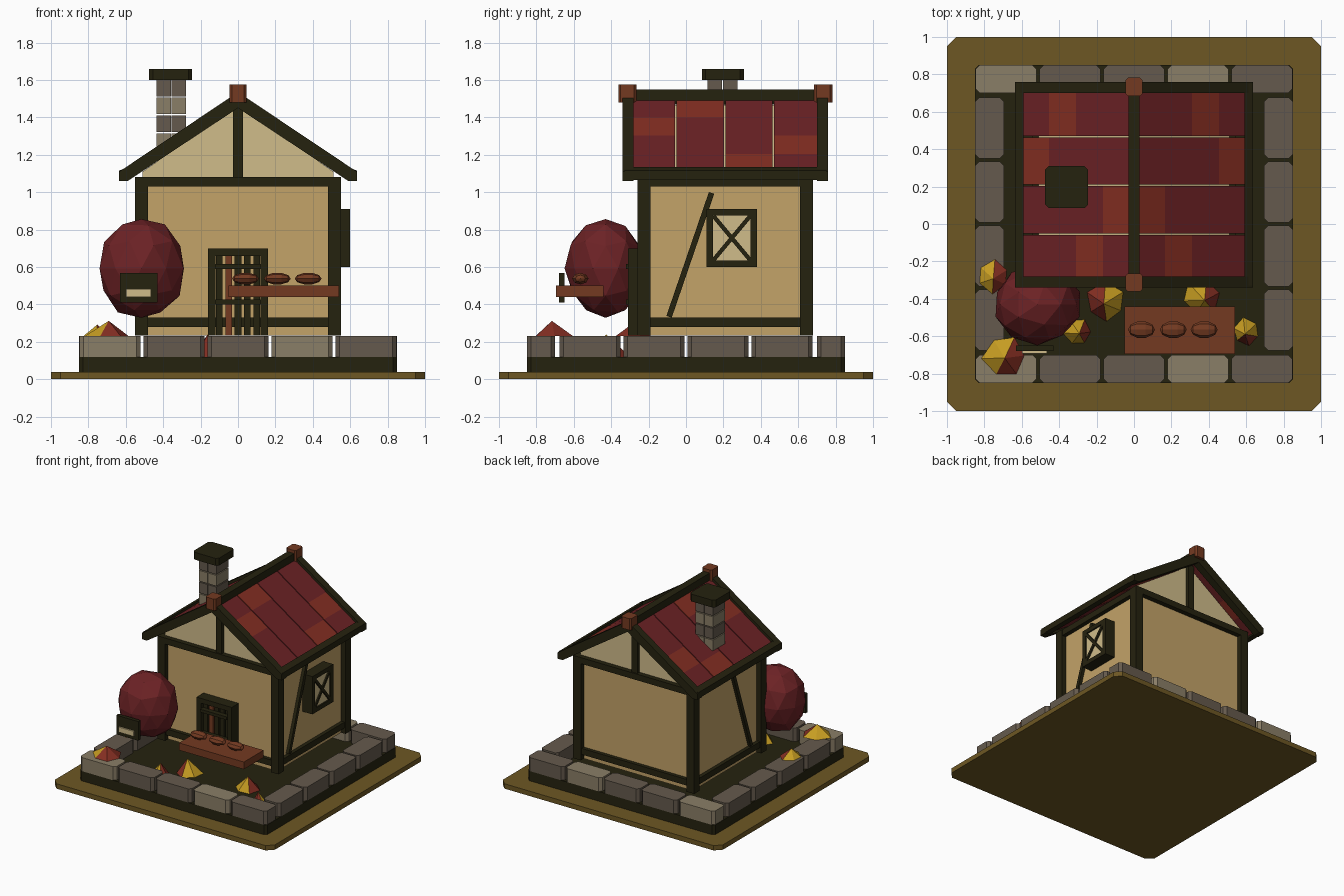
import bpy, bmesh, math, random
from mathutils import Vector, Matrix

if "Cube" in bpy.data.objects:
    bpy.data.objects.remove(bpy.data.objects["Cube"])

random.seed(4)


def material(name, hexa):
    m = bpy.data.materials.new(name)
    c = [int(hexa[i:i + 2], 16) / 255 for i in (0, 2, 4)]
    lin = [v / 12.92 if v <= 0.04045 else ((v + 0.055) / 1.055) ** 2.4 for v in c]
    m.diffuse_color = (*lin, 1)
    m.use_nodes = True
    m.node_tree.nodes["Principled BSDF"].inputs["Base Color"].default_value = m.diffuse_color
    return m


DARK = material("dark_timber", "25220F")
EARTH = material("earth", "6D5723")
STONE = material("stone", "655A4D")
PALE = material("pale_stone", "8A7E67")
WALL = material("plaster", "C3A368")
CREAM = material("cream_plaster", "D0BC8A")
RED = material("deep_red", "6C2225")
RUST = material("rust_red", "842E22")
BROWN = material("brown_wood", "743A21")
YELLOW = material("leaf_yellow", "C79D22")


def finish(name, bm, *mats):
    bmesh.ops.recalc_face_normals(bm, faces=bm.faces)
    me = bpy.data.meshes.new(name)
    bm.to_mesh(me)
    bm.free()
    for m in mats:
        me.materials.append(m)
    ob = bpy.data.objects.new(name, me)
    bpy.context.collection.objects.link(ob)
    return ob


def box(name, x, y, z, mat, bevel=0.0, rot_x=0.0, vertical_only=True):
    """Box from (min, max) ranges, optionally with cut corners or a tilt about x."""
    bm = bmesh.new()
    bmesh.ops.create_cube(bm, size=1)
    bmesh.ops.scale(bm, vec=(x[1] - x[0], y[1] - y[0], z[1] - z[0]), verts=bm.verts)
    if bevel:
        edges = [e for e in bm.edges if not vertical_only
                 or abs(e.verts[0].co.z - e.verts[1].co.z) > 1e-4]
        bmesh.ops.bevel(bm, geom=edges, offset=bevel, segments=1, affect='EDGES')
    ob = finish(name, bm, mat)
    ob.location = (sum(x) / 2, sum(y) / 2, sum(z) / 2)
    ob.rotation_euler.x = rot_x
    return ob


def prism(name, pts, y0, y1, mat):
    """Profile in the xz plane, extruded along y."""
    bm = bmesh.new()
    f = bm.faces.new([bm.verts.new((px, y0, pz)) for px, pz in pts])
    r = bmesh.ops.extrude_face_region(bm, geom=[f])
    bmesh.ops.translate(bm, vec=(0, y1 - y0, 0),
                        verts=[v for v in r['geom'] if isinstance(v, bmesh.types.BMVert)])
    return finish(name, bm, mat)


def span(c, s, a, b):
    """Range a..b mirrored by sign s around c."""
    return tuple(sorted((c + s * a, c + s * b)))


# Ground slab and foundation
box("ground_slab", (-1, 1), (-1, 1), (0, 0.04), EARTH, 0.05)
box("foundation", (-0.85, 0.85), (-0.85, 0.85), (0.04, 0.12), DARK, 0.02)

# Stone border: five blocks front and back, four on each side
for s, side in ((-1, "front"), (1, "back")):
    for i in range(5):
        cx = (i - 2) * 0.342
        box(f"{side}_border_stone_{i}", (cx - 0.163, cx + 0.163), span(0, s, 0.70, 0.85),
            (0.12, 0.232), PALE if i in (0, 3) else STONE, 0.022)
for s, side in ((-1, "left"), (1, "right")):
    for i in range(4):
        cy = (i - 1.5) * 0.342
        box(f"{side}_border_stone_{i}", span(0, s, 0.695, 0.85), (cy - 0.163, cy + 0.163),
            (0.12, 0.232), STONE, 0.022)

# House walls and gable
Y0, Y1 = -0.26, 0.68
box("walls", (-0.51, 0.51), (Y0 + 0.04, Y1 - 0.04), (0.235, 1.05), WALL)
prism("gable", [(-0.51, 1.05), (0.51, 1.05), (0.51, 1.11), (0, 1.465), (-0.51, 1.11)],
      Y0 + 0.04, Y1 - 0.04, CREAM)

# Timber frame
for sx in (-1, 1):
    for sy in (-1, 1):
        box("corner_post", span(0, sx, 0.48, 0.55), span(0.21, sy, 0.40, 0.47), (0.235, 1.07), DARK)
    box("side_sill", span(0, sx, 0.49, 0.54), (Y0, Y1), (0.28, 0.33), DARK)
    box("side_top_beam", span(0, sx, 0.48, 0.545), (Y0, Y1), (1.03, 1.08), DARK)
    box("side_brace", span(0, sx, 0.495, 0.535), (0.008, 0.038), (0.315, 1.015), DARK,
        rot_x=-math.atan2(0.23, 0.67))
for s in (-1, 1):
    box("end_sill", (-0.5, 0.5), span(0.21, s, 0.41, 0.46), (0.28, 0.33), DARK)
    box("end_top_beam", (-0.55, 0.55), span(0.21, s, 0.40, 0.47), (1.03, 1.08), DARK)
    box("gable_post", (-0.026, 0.026), span(0.21, s, 0.41, 0.46), (1.07, 1.46), DARK)

# Roof tiles: four strips per slope, one rust tile in each strip
strips = [(-0.285, -0.058), (-0.05, 0.202), (0.21, 0.462), (0.47, 0.705)]
rust_tile = [1, 0, 3, 2]
edges = [0.02, 0.165, 0.31, 0.455, 0.60]
top = lambda x: 1.51 - 0.67 * x
for s in (-1, 1):
    for (a, b), k in zip(strips, rust_tile):
        for j in range(4):
            x0, x1 = edges[j], edges[j + 1]
            prism("roof_tile", [(s * x0, top(x0)), (s * x1, top(x1)),
                                (s * x1, top(x1) - 0.035), (s * x0, top(x0) - 0.035)],
                  a, b, RUST if j == k else RED)
    prism("eave_beam", [(s * 0.59, 1.065), (s * 0.635, 1.065), (s * 0.635, 1.115),
                        (s * 0.59, 1.135)], -0.33, 0.75, DARK)

# Barge boards, ridge beam and finials
right = [(0.635, 1.11), (0.635, 1.06), (0.59, 1.06), (0, 1.45)]
left = [(-x, z) for x, z in right[-2::-1]]
for s in (-1, 1):
    prism("barge_board", [(0, 1.535)] + right + left, *span(0.21, s, 0.49, 0.55), DARK)
    box("ridge_finial", (-0.045, 0.045), span(0.21, s, 0.475, 0.572), (1.48, 1.575), BROWN, 0.012)
box("ridge_beam", (-0.03, 0.03), (-0.32, 0.74), (1.47, 1.55), DARK)

# Chimney: four courses of small blocks and a cap
for r in range(4):
    z0 = 1.225 + r * 0.096
    for i in range(2):
        for j in range(2):
            x0, y0 = -0.437 + i * 0.082, 0.115 + j * 0.082
            box("chimney_block", (x0, x0 + 0.078), (y0, y0 + 0.078), (z0, z0 + 0.088),
                PALE if r % 2 == 0 else STONE)
box("chimney_cap", (-0.475, -0.245), (0.085, 0.31), (1.60, 1.66), DARK, 0.02)

# Door
for s in (-1, 1):
    box("door_jamb", span(0, s, 0.12, 0.16), (-0.31, -0.22), (0.235, 0.70), DARK)
box("door_lintel", (-0.16, 0.16), (-0.31, -0.22), (0.66, 0.70), DARK)
for i in range(5):
    cx = (i - 2) * 0.05
    box("door_plank", (cx - 0.018, cx + 0.018), (-0.28, -0.24), (0.235, 0.66),
        BROWN if i == 1 else DARK)
for z in (0.40, 0.59):
    box("door_strap", (-0.12, 0.12), (-0.32, -0.28), (z, z + 0.025), DARK)

# Window on the right wall with crossed bars
box("window_pane", (0.51, 0.588), (0.14, 0.35), (0.63, 0.88), CREAM)
for y in ((0.11, 0.145), (0.345, 0.38)):
    box("window_frame_side", (0.51, 0.60), y, (0.60, 0.91), DARK)
for z in ((0.60, 0.635), (0.875, 0.91)):
    box("window_frame_rail", (0.51, 0.60), (0.11, 0.38), z, DARK)
for s in (-1, 1):
    box("window_cross_bar", (0.585, 0.60), (0.234, 0.256), (0.60, 0.91), DARK,
        rot_x=s * math.atan2(0.20, 0.24))

# Serving shelf with loaves
box("shelf", (-0.05, 0.54), (-0.695, -0.44), (0.44, 0.50), BROWN)
for i, x in enumerate((0.04, 0.21, 0.375)):
    bm = bmesh.new()
    bmesh.ops.create_uvsphere(bm, u_segments=8, v_segments=5, radius=1,
                              matrix=Matrix.Rotation(math.pi / 2, 4, 'Y'))
    bmesh.ops.scale(bm, vec=(0.072, 0.046, 0.032), verts=bm.verts)
    finish(f"loaf_{i}", bm, BROWN).location = (x, -0.565, 0.538)

# Round bush
bm = bmesh.new()
bmesh.ops.create_icosphere(bm, subdivisions=2, radius=1)
for v in bm.verts:
    v.co *= random.uniform(0.95, 1.03)
bmesh.ops.scale(bm, vec=(0.235, 0.215, 0.272), verts=bm.verts)
finish("bush", bm, RED).location = (-0.517, -0.43, 0.592)

# Sign in front of the bush
box("sign_board", (-0.63, -0.43), (-0.68, -0.65), (0.41, 0.567), DARK)
box("sign_plate", (-0.60, -0.465), (-0.692, -0.68), (0.44, 0.482), CREAM)

# Leaf piles: x, y, base height, radius, peak height, direction of the rust side
piles = [(-0.75, -0.28, 0.232, 0.09, 0.06, 20), (-0.69, -0.71, 0.232, 0.115, 0.08, -20),
         (-0.30, -0.58, 0.12, 0.075, 0.11, 0), (-0.15, -0.42, 0.12, 0.105, 0.12, 190),
         (0.36, -0.39, 0.12, 0.095, 0.11, 10), (0.60, -0.58, 0.12, 0.075, 0.11, -80)]
for i, (x, y, z, r, h, ang) in enumerate(piles):
    bm = bmesh.new()
    turn = random.uniform(0, 6)
    tip = bm.verts.new((random.uniform(-.2, .2) * r, random.uniform(-.2, .2) * r, h))
    n = 6
    ring = [bm.verts.new((r * k * math.cos(turn + a), r * k * math.sin(turn + a), 0))
            for a, k in ((j * math.tau / n, random.uniform(0.85, 1.1)) for j in range(n))]
    bm.faces.new(ring)
    for j in range(n):
        bm.faces.new((ring[j], ring[(j + 1) % n], tip))
    bmesh.ops.recalc_face_normals(bm, faces=bm.faces)
    d = Vector((math.cos(math.radians(ang)), math.sin(math.radians(ang)), 0))
    for f in bm.faces:
        f.material_index = int(f.normal.dot(d) > 0.1)
    finish(f"leaf_pile_{i}", bm, YELLOW, RUST).location = (x, y, z)
